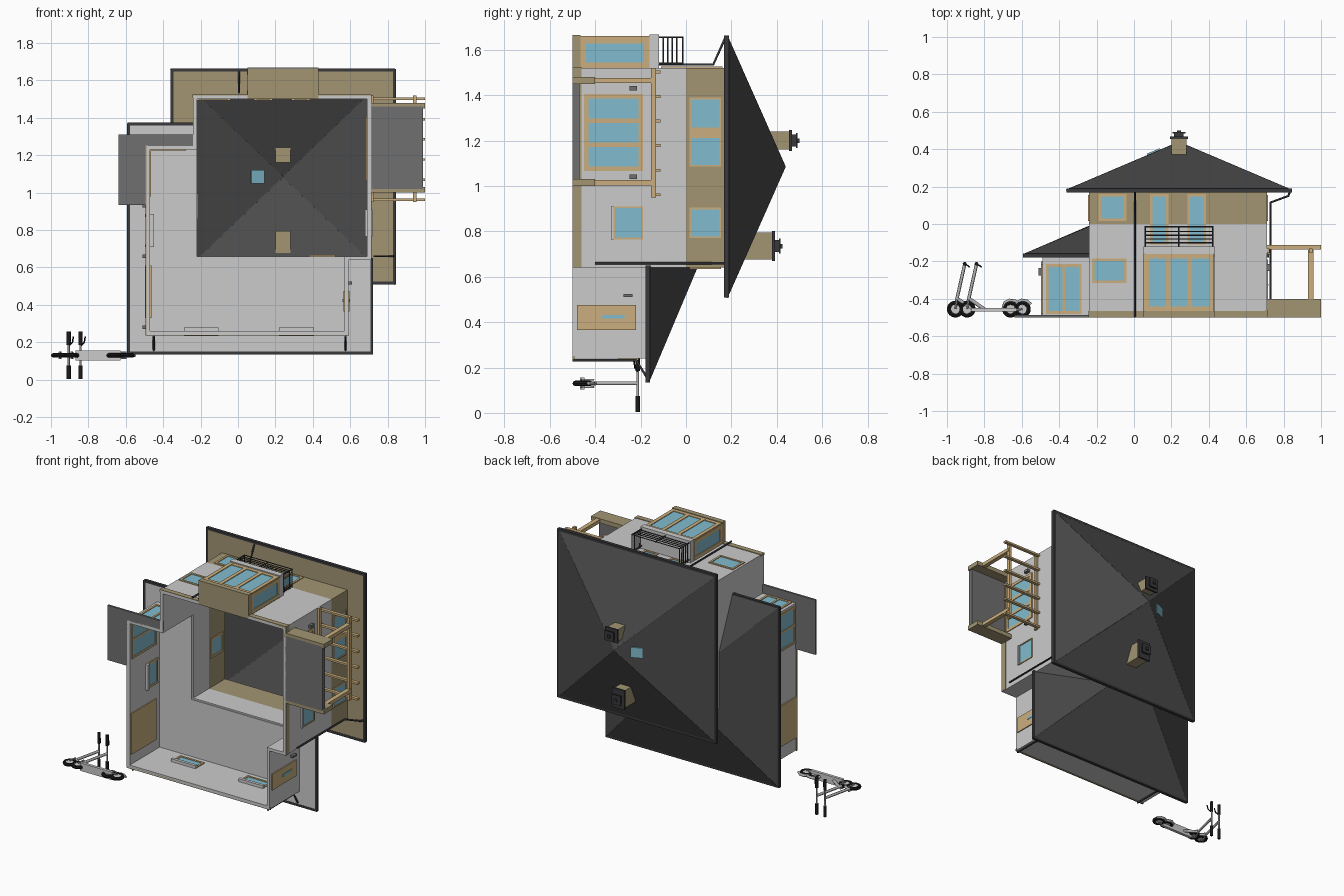
import bpy, bmesh
from mathutils import Vector, Matrix

# The house lies on its back: +y is the house's up, +z its garden side, x its width.


def mat(name, r, g, b):
    m = bpy.data.materials.new(name)
    m.diffuse_color = (r, g, b, 1)
    return m


TAN = mat("tan_render", .36, .30, .17)
WOOD = mat("wood", .60, .43, .21)
GLASS = mat("glass", .22, .50, .62)
ROOF = mat("slate", .07, .07, .07)
SLAB = mat("paving", .16, .16, .16)
DARK = mat("dark_metal", .04, .04, .045)
BLACK = mat("rubber", .01, .01, .01)


def finish(name, bm, m=None):
    me = bpy.data.meshes.new(name)
    bm.normal_update()
    bm.to_mesh(me)
    bm.free()
    ob = bpy.data.objects.new(name, me)
    bpy.context.collection.objects.link(ob)
    if m:
        me.materials.append(m)
    return ob


def boxes(name, spans, m=None):
    """One object made of boxes, each (x0, x1, y0, y1, z0, z1)."""
    bm = bmesh.new()
    for x0, x1, y0, y1, z0, z1 in spans:
        c = Vector(((x0 + x1) / 2, (y0 + y1) / 2, (z0 + z1) / 2))
        s = Matrix.Diagonal((x1 - x0, y1 - y0, z1 - z0, 1))
        bmesh.ops.create_cube(bm, size=1, matrix=Matrix.Translation(c) @ s)
    return finish(name, bm, m)


def tube(name, paths, r, m=DARK):
    cu = bpy.data.curves.new(name, 'CURVE')
    cu.dimensions = '3D'
    cu.bevel_depth = r
    cu.bevel_resolution = 1
    cu.use_fill_caps = True
    for pts in paths:
        sp = cu.splines.new('POLY')
        sp.points.add(len(pts) - 1)
        for p, co in zip(sp.points, pts):
            p.co = (*co, 1)
    cu.materials.append(m)
    ob = bpy.data.objects.new(name, cu)
    bpy.context.collection.objects.link(ob)


def surface(name, pts, faces, m):
    bm = bmesh.new()
    vs = [bm.verts.new(p) for p in pts]
    for f in faces:
        bm.faces.new([vs[i] for i in f])
    bmesh.ops.recalc_face_normals(bm, faces=bm.faces[:])
    ob = finish(name, bm, m)
    mod = ob.modifiers.new("thickness", 'SOLIDIFY')
    mod.thickness = .008
    mod.offset = 0


def window(name, axis, p, u0, u1, y0, y1, panes=1, bar=.014):
    """Framed window centred on wall plane p; u runs along the wall."""
    def span(a, b, c, d, h):
        return (p - h, p + h, c, d, a, b) if axis == 'x' else (a, b, c, d, p - h, p + h)
    w = (u1 - u0 - bar) / panes
    frame = [span(u0 + i * w, u0 + i * w + bar, y0, y1, .016) for i in range(panes + 1)]
    frame += [span(u0, u1, y, y + bar, .0155) for y in (y0, y1 - bar)]
    boxes(name + "_frame", frame, WOOD)
    boxes(name + "_glass", [span(u0 + .003, u1 - .003, y0 + .003, y1 - .003, .0115)], GLASS)


# Ground-floor walls, open underneath
boxes("ground_walls", [
    (-.49, -.47, -.5, -.17, .24, 1.25), (-.49, -.23, -.5, -.17, 1.23, 1.25),
    (-.49, .59, -.5, -.17, .24, .26), (.57, .59, -.5, -.17, .24, .65),
    (.57, .71, -.5, 0, .64, .66), (.69, .71, -.5, 0, .64, 1.52),
    (-.24, .05, -.5, 0, 1.50, 1.52), (.43, .71, -.5, 0, 1.50, 1.52),
    (.05, .43, -.16, 0, 1.50, 1.52), (-.24, -.22, -.5, 0, 1.23, 1.52),
    (-.24, -.22, -.17, 0, .64, 1.24), (-.24, .58, -.17, 0, .64, .66)])
boxes("ground_ceiling", [(-.58, .71, -.176, -.168, .15, .65), (-.58, -.23, -.176, -.168, .64, 1.36)])
boxes("plinth", [
    (.70, .714, -.5, -.46, .64, 1.524), (-.244, .05, -.5, -.465, 1.51, 1.524),
    (.43, .714, -.5, -.465, 1.51, 1.524), (-.494, .594, -.5, -.49, .236, .25),
    (-.494, -.48, -.5, -.49, .236, 1.254)], TAN)

# Upper-floor walls and the tan soffit ring under the main roof
boxes("upper_walls", [(-.24, -.22, 0, .175, .64, 1.52), (.69, .71, 0, .175, .64, 1.52),
                      (-.22, .69, 0, .175, .64, .66), (-.22, .69, 0, .175, 1.50, 1.52)], TAN)
boxes("main_soffit", [(-.35, -.23, .17, .178, .52, 1.65), (.70, .83, .17, .178, .52, 1.65),
                      (-.23, .70, .17, .178, .52, .65), (-.23, .70, .17, .178, 1.51, 1.65)], TAN)

# Main hipped roof
a = [(-.36, .18, .51), (.84, .18, .51), (.84, .18, 1.66), (-.36, .18, 1.66)]
top = (.24, .435, 1.085)
surface("main_roof", a + [top], [(0, 1, 4), (1, 2, 4), (2, 3, 4), (3, 0, 4)], ROOF)
tube("main_ridge_caps", [[c, top] for c in a], .005, ROOF)
boxes("main_gutter", [(-.362, -.345, .168, .19, .51, 1.662), (.828, .845, .168, .19, .51, 1.662),
                      (-.36, .84, .168, .19, .508, .525), (-.36, .84, .168, .19, 1.648, 1.664)], DARK)

# Lower wrap-around hipped roof
e = -.165
low = [(-.59, e, .14), (.72, e, .14), (.72, e, .65), (.22, .05, .65), (-.09, .05, .65),
       (-.235, -.015, .65), (-.235, -.015, 1.02), (-.59, e, 1.37), (-.235, e, 1.37)]
surface("lower_roof", low, [(0, 1, 3, 4), (0, 4, 5, 6, 7), (1, 2, 3), (7, 6, 8)], ROOF)
tube("lower_ridge_caps", [[low[0], low[4]], [low[1], low[3]], [low[7], low[6]]], .005, ROOF)
boxes("lower_gutter", [(-.594, -.578, -.178, -.158, .135, 1.37), (.708, .722, -.178, -.158, .135, .65),
                       (-.59, .72, -.178, -.158, .135, .15), (-.59, -.23, -.178, -.158, 1.358, 1.374)], DARK)

# Chimneys with capped tops, and the skylight
for n, z, y0, y1, h in (("front", 1.2, .36, .455, .04), ("rear", .735, .25, .38, .06)):
    boxes(n + "_chimney", [(.2, .28, y0, y1, z - h, z + h)], TAN)
    boxes(n + "_chimney_cap", [(.192, .288, y1, y1 + .012, z - h - .006, z + h + .006),
                               (.215, .265, y1 + .012, y1 + .03, z - .026, z + .026),
                               (.205, .275, y1 + .03, y1 + .036, z - .033, z + .033),
                               (.23, .25, y1 + .036, y1 + .045, z - .01, z + .01)], DARK)
k = .255 / .6
surface("skylight", [(x, .435 - k * (.24 - x) + d, z) for d in (-.008, .009)
                     for x, z in ((.07, 1.05), (.14, 1.05), (.14, 1.12), (.07, 1.12))],
        [(0, 1, 2, 3), (4, 5, 6, 7)], GLASS)

# Windows and doors: garden side, right side, left side, rear
window("wing_door", 'z', 1.24, -.47, -.28, -.48, -.215, 2)
window("hall_window", 'z', 1.51, -.225, -.04, -.315, -.185)
window("upper_left_window", 'z', 1.51, -.19, -.04, .015, .16)
for i, x in enumerate((.085, .285)):
    window(f"balcony_door_{i}", 'z', 1.51, x, x + .1, -.11, .16)
window("terrace_door", 'x', .70, 1.065, 1.405, -.45, -.19, 3, .02)
window("side_window", 'x', .70, .765, .91, -.32, -.19, 1, .008)
window("upper_side_window_small", 'x', .70, .77, .905, .015, .155, 1, .008)
window("upper_side_window_a", 'x', .70, 1.085, 1.22, .015, .155, 1, .008)
window("upper_side_window_b", 'x', .70, 1.25, 1.39, .015, .155, 1, .008)
boxes("upper_window_divider", [(.69, .716, .015, .155, 1.215, 1.255)], WOOD)
boxes("garage_side_door", [(.565, .597, -.48, -.22, .365, .475)], WOOD)
boxes("garage_side_door_glass", [(.56, .6, -.37, -.27, .415, .432)], GLASS)
window("wing_corner_window", 'x', -.48, .98, 1.235, -.48, -.215, 2)
window("wing_side_window", 'x', -.48, .71, .885, -.32, -.2)
boxes("garage_door", [(-.497, -.463, -.49, -.22, .33, .61)], WOOD)
window("upper_left_side_window", 'x', -.23, .86, .995, .015, .155)
window("upper_rear_window", 'z', .65, .38, .52, .015, .155)
for i, x in enumerate((-.29, .22)):
    window(f"garage_rear_window_{i}", 'z', .25, x, x + .185, -.3, -.21)
boxes("inner_sills", [(-.29, -.105, -.31, -.29, .25, .28), (.22, .405, -.31, -.29, .25, .28),
                      (-.48, -.45, -.33, -.31, .71, .885), (.68, .72, -.33, -.32, .765, .91)])

# Glazed bay with the railed balcony on top
boxes("bay_floor", [(.05, .43, -.5, -.465, 1.5, 1.665)], TAN)
boxes("bay_roof", [(.05, .43, -.16, -.12, 1.51, 1.668)])
window("bay_front", 'z', 1.645, .055, .425, -.465, -.16, 3, .025)
window("bay_left", 'x', .065, 1.52, 1.655, -.465, -.16, 1, .025)
window("bay_right", 'x', .413, 1.52, 1.655, -.465, -.16, 1, .025)
rails = [[(.06, y, 1.53), (.06, y, 1.655), (.42, y, 1.655), (.42, y, 1.53)]
         for y in (-.1, -.08, -.06, -.04, -.015)]
posts = [[(x, -.12, z), (x, -.012, z)] for x in (.06, .24, .42) for z in (1.54, 1.655)
         if x != .24 or z > 1.6]
tube("balcony_railing", rails + posts, .004)

# Paved terraces and pergola
boxes("left_patio", [(-.64, -.485, -.5, -.486, .935, 1.31), (-.49, -.22, -.5, -.486, 1.245, 1.31)], SLAB)
boxes("right_terrace", [(.71, .99, -.5, -.47, 1.02, 1.46)], SLAB)
boxes("terrace_walls", [(.70, 1.0, -.5, -.4, 1.0, 1.03), (.70, 1.0, -.5, -.4, 1.45, 1.48)], TAN)
boxes("pergola_posts", [(.93, .96, -.4, -.14, z - .012, z + .012) for z in (1.015, 1.465)], WOOD)
boxes("pergola_beams", [(.935, .955, -.155, -.132, .95, 1.52), (.71, .725, -.155, -.132, .95, 1.52)], WOOD)
boxes("pergola_rafters", [(.71, 1.0, -.135, -.112, .955 + i * .108, .968 + i * .108) for i in range(6)], WOOD)

# Rainwater pipes
tube("downpipes", [
    [(.005, .172, 1.65), (.005, .12, 1.535), (.005, -.5, 1.535)],
    [(.833, .172, .66), (.825, .15, .66), (.73, .115, .66), (.73, -.4, .66)],
    [(-.45, -.165, .145), (-.45, -.22, .232), (-.45, -.5, .232)],
    [(.575, -.165, .145), (.575, -.22, .232), (.575, -.5, .232)]], .006)

# Wall lamps
boxes("wall_lamps", [(.71, .73, -.25, -.235 + .02, z - .01, z + .01) for z in (1.43, 1.04)] +
      [(.59, .61, -.275, -.235, .51, .525)] +
      [(-.51, -.49, -.275, -.235, z - .01, z + .01) for z in (.28, .66, .93)], SLAB)


# Two parked scooters
def wheel(name, x, y, z):
    bpy.ops.mesh.primitive_torus_add(location=(x, y, z), major_radius=.033, minor_radius=.012,
                                     major_segments=24, minor_segments=8)
    ob = bpy.context.object
    ob.name = name
    ob.data.materials.append(BLACK)
    bpy.ops.object.shade_smooth_by_angle()
    bpy.ops.mesh.primitive_cylinder_add(location=(x, y, z), radius=.024, depth=.014, vertices=16)
    bpy.context.object.name = name + "_hub"


CHROME = mat("light_metal", .45, .45, .45)
for i, dx in enumerate((0, .063)):
    n, zc = f"scooter_{i}_", .13
    wheel(n + "front_wheel", -.955 + dx, -.455, zc)
    wheel(n + "rear_wheel", -.66 + dx, -.455, zc)
    boxes(n + "deck", [(-.87 + dx, -.69 + dx, -.468, -.448, zc - .027, zc + .027)])
    tube(n + "neck", [[(-.945 + dx, -.40, zc), (-.90 + dx, -.43, zc), (-.86 + dx, -.458, zc)]], .010, CHROME)
    tube(n + "stem", [[(-.95 + dx, -.415, zc), (-.905 + dx, -.215, zc)]], .009, CHROME)
    tube(n + "forks", [[(-.955 + dx, -.455, zc + s), (-.947 + dx, -.405, zc + s)] for s in (-.016, .016)] +
         [[(-.70 + dx, -.46, zc + s), (-.66 + dx, -.455, zc + s)] for s in (-.016, .016)], .005, CHROME)
    tube(n + "rear_fender", [[(-.70 + dx, -.45, zc), (-.69 + dx, -.42, zc), (-.665 + dx, -.408, zc),
                              (-.635 + dx, -.413, zc), (-.615 + dx, -.43, zc)]], .009, CHROME)
    tube(n + "handlebar", [[(-.905 + dx, -.213, .06), (-.905 + dx, -.213, .2)]], .006, CHROME)
    tube(n + "grips", [[(-.905 + dx, -.213, a), (-.905 + dx, -.213, b)]
                       for a, b in ((.003, .075), (.185, .257))], .011, BLACK)
    tube(n + "brake_lever", [[(-.905 + dx, -.213, .18), (-.885 + dx, -.225, .2), (-.88 + dx, -.23, .23)]], .004, BLACK)
